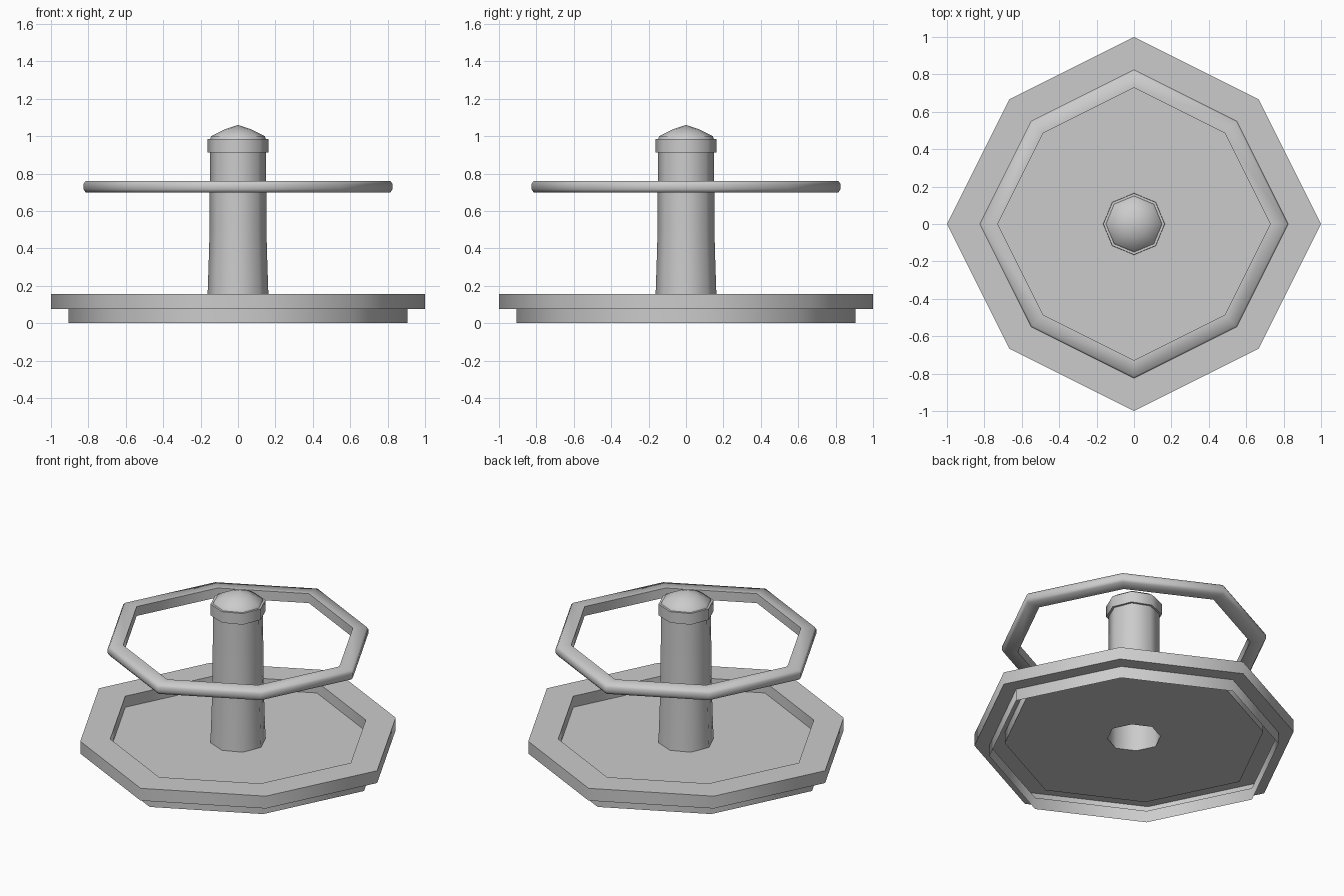
import bpy, bmesh, math

if "Cube" in bpy.data.objects:
    bpy.data.objects.remove(bpy.data.objects["Cube"])


def lathe(name, profile, diag, closed=False, smooth=60):
    """Sweep an (r, z) profile round 8 corners; diag scales the diagonal corners' radius."""
    bm = bmesh.new()
    rings = []
    for r, z in profile:
        if r == 0:
            rings.append([bm.verts.new((0, 0, z))] * 8)
            continue
        ring = []
        for i in range(8):
            a = i * math.pi / 4
            s = r * (diag if i % 2 else 1)
            ring.append(bm.verts.new((s * math.cos(a), s * math.sin(a), z)))
        rings.append(ring)
    pairs = list(zip(rings, rings[1:]))
    if closed:
        pairs.append((rings[-1], rings[0]))
    for lo, hi in pairs:
        for i in range(8):
            j = (i + 1) % 8
            quad = dict.fromkeys((lo[i], lo[j], hi[j], hi[i]))
            bm.faces.new(list(quad))
    mesh = bpy.data.meshes.new(name)
    bm.to_mesh(mesh)
    bm.free()
    obj = bpy.data.objects.new(name, mesh)
    bpy.context.collection.objects.link(obj)
    bpy.ops.object.select_all(action='DESELECT')
    obj.select_set(True)
    bpy.context.view_layer.objects.active = obj
    bpy.ops.object.shade_smooth_by_angle(angle=math.radians(smooth))
    return obj


WIDE = math.sqrt(2) * 2 / 3   # diagonal corners sit at 2/3, 2/3
FLOOR = 0.085

# Base: open skirt, overhanging rim and sunken floor with a centre hole
lathe("base", [(0.906, 0), (0.906, 0.077), (1.0, 0.077), (1.0, 0.157),
               (0.81, 0.157), (0.81, FLOOR), (0.165, FLOOR)], WIDE)

# Centre post: flared foot, straight shaft, collar and domed cap
lathe("center_post", [(0.165, FLOOR), (0.161, 0.2), (0.155, 0.38), (0.152, 0.5),
                      (0.15, 0.913), (0.164, 0.913), (0.164, 0.985), (0.15, 0.985),
                      (0.143, 1.0), (0.075, 1.035), (0, 1.06)], 1)

# Floating hand ring with a bevelled outer edge
lathe("hand_ring", [(0.728, 0.70), (0.815, 0.70), (0.826, 0.716), (0.826, 0.745),
                    (0.815, 0.761), (0.728, 0.761)], WIDE, closed=True)
